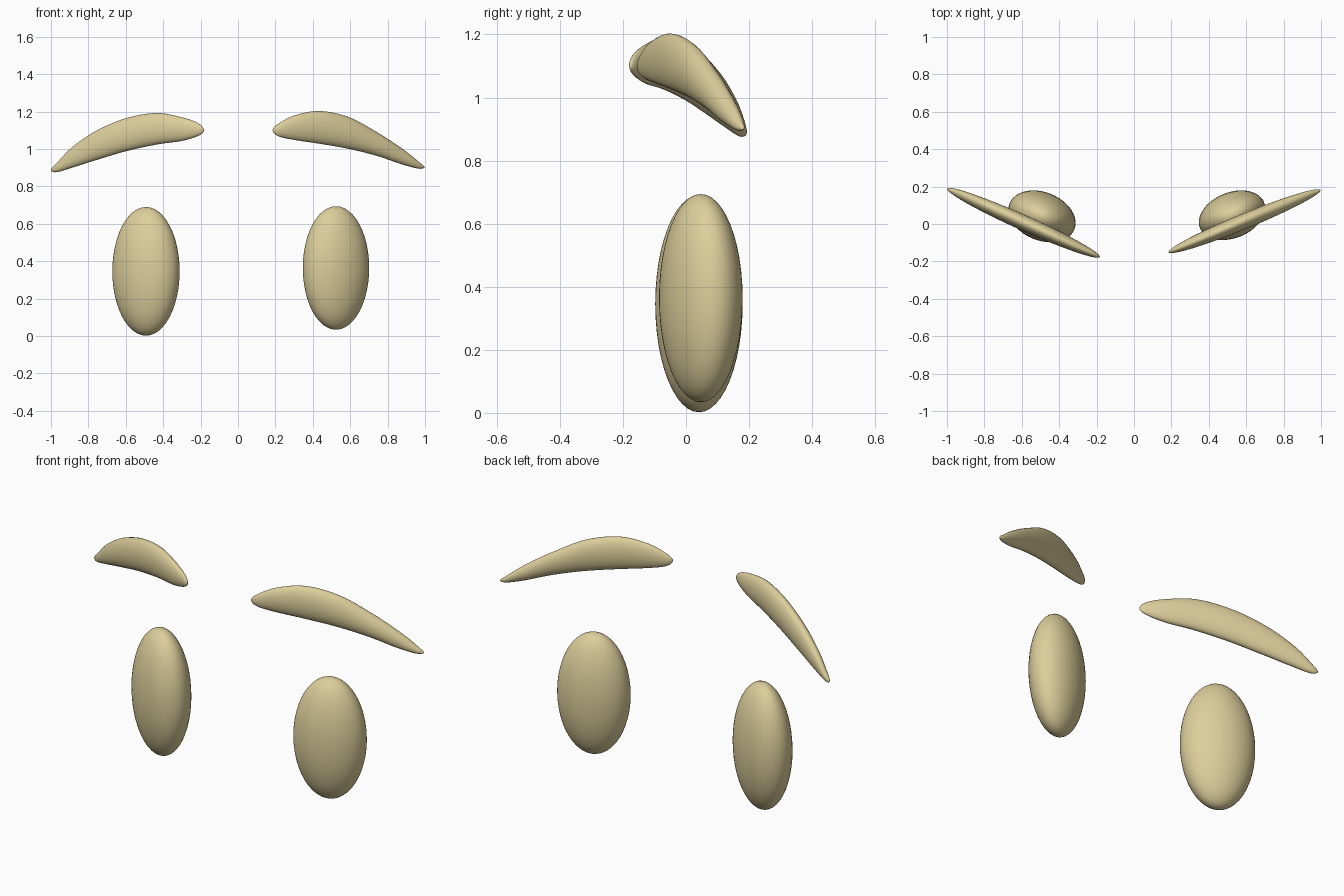
import bpy, bmesh, math

if "Cube" in bpy.data.objects:
    bpy.data.objects.remove(bpy.data.objects["Cube"])


def eye(name, loc, size, turn):
    bpy.ops.mesh.primitive_uv_sphere_add(segments=48, ring_count=24, location=loc,
                                         rotation=(0, 0, math.radians(turn)))
    o = bpy.context.object
    o.name = name
    o.scale = size
    bpy.ops.object.shade_smooth()
    return o


def smooth(vals, t):
    # Catmull-Rom through equally spaced values, mirrored at both ends
    i = min(int(t), len(vals) - 2)
    f = t - i
    n = len(vals) - 1
    b, c = vals[i], vals[i + 1]
    a = vals[i - 1] if i > 0 else 2 * b - c
    d = vals[i + 2] if i + 2 <= n else 2 * c - b
    return 0.5 * (2*b + (c - a)*f + (2*a - 5*b + 4*c - d)*f*f + (3*b - a - 3*c + d)*f**3)


def brow(name, x0, x1, y0, y1, top, bottom, depth, steps=48, sides=28):
    # crescent lofted from upright elliptical sections between two points
    n = len(top) - 1
    mid = [(t + b) / 2 for t, b in zip(top, bottom)]
    half = [(t - b) / 2 for t, b in zip(top, bottom)]
    bm = bmesh.new()

    def centre(k):
        u = (1 - math.cos(math.pi * k / steps)) / 2
        return x0 + (x1 - x0) * u, y0 + (y1 - y0) * u, smooth(mid, k * n / steps)

    rings = []
    for k in range(1, steps):
        x, y, z = centre(k)
        h = smooth(half, k * n / steps)
        d = depth * math.sin(math.pi * k / steps)
        rings.append([bm.verts.new((x, y + d * math.cos(a), z + h * math.sin(a)))
                      for a in (2 * math.pi * j / sides for j in range(sides))])
    for r, s in zip(rings, rings[1:]):
        for j in range(sides):
            q = (j + 1) % sides
            bm.faces.new((r[j], r[q], s[q], s[j]))
    for ring, k in ((rings[0], 0), (rings[-1], steps)):
        tip = bm.verts.new(centre(k))
        for j in range(sides):
            bm.faces.new((ring[j], ring[(j + 1) % sides], tip))
    bmesh.ops.recalc_face_normals(bm, faces=bm.faces)
    for f in bm.faces:
        f.smooth = True
    me = bpy.data.meshes.new(name)
    bm.to_mesh(me)
    bm.free()
    o = bpy.data.objects.new(name, me)
    bpy.context.collection.objects.link(o)
    return o


# Eyes: upright ellipsoids turned outward
parts = [
    eye("left_eye", (-0.492, 0.041, 0.346), (0.187, 0.129, 0.344), -22),
    eye("right_eye", (0.524, 0.047, 0.364), (0.185, 0.122, 0.330), 22),
]

# Eyebrows: slim crescents sweeping back and down at the outer ends
parts.append(brow("left_eyebrow", -0.182, -1.0, -0.175, 0.188,
                  [1.10, 1.138, 1.170, 1.192, 1.167, 1.103, 1.015, 0.925, 0.885],
                  [1.10, 1.070, 1.043, 1.024, 0.990, 0.944, 0.902, 0.876, 0.885], 0.045))
parts.append(brow("right_eyebrow", 0.185, 0.997, -0.150, 0.180,
                  [1.10, 1.135, 1.180, 1.203, 1.171, 1.088, 1.002, 0.932, 0.900],
                  [1.10, 1.068, 1.048, 1.028, 1.001, 0.962, 0.917, 0.895, 0.900], 0.044))

# Sandy colour
mat = bpy.data.materials.new("sand")
mat.diffuse_color = (0.72, 0.62, 0.33, 1)
mat.use_nodes = True
mat.node_tree.nodes["Principled BSDF"].inputs["Base Color"].default_value = mat.diffuse_color
for p in parts:
    p.data.materials.append(mat)
